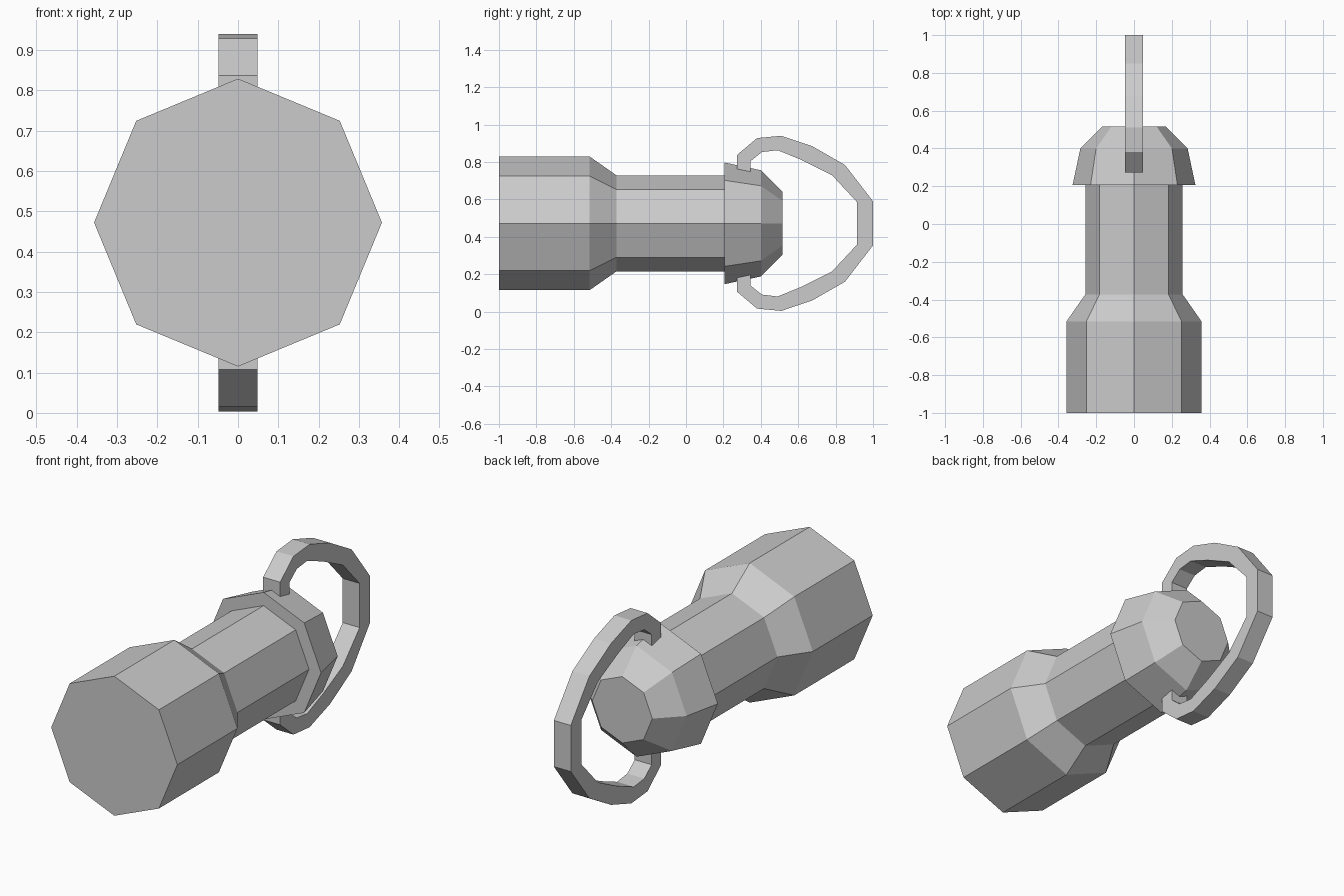
import bpy, bmesh, math

if "Cube" in bpy.data.objects:
    bpy.data.objects.remove(bpy.data.objects["Cube"])

CZ = 0.472      # height of the long axis
SIDES = 8


def finish(bm, name):
    bmesh.ops.recalc_face_normals(bm, faces=bm.faces)
    mesh = bpy.data.meshes.new(name)
    bm.to_mesh(mesh)
    bm.free()
    ob = bpy.data.objects.new(name, mesh)
    bpy.context.collection.objects.link(ob)
    return ob


def lathe(name, profile):
    """Octagonal solid along y from (y, radius) pairs, capped at both ends."""
    bm = bmesh.new()
    rings = []
    for y, r in profile:
        angles = [2 * math.pi * i / SIDES for i in range(SIDES)]
        rings.append([bm.verts.new((r * math.cos(a), y, CZ + r * math.sin(a))) for a in angles])
    for a, b in zip(rings, rings[1:]):
        for i in range(SIDES):
            j = (i + 1) % SIDES
            bm.faces.new((a[i], a[j], b[j], b[i]))
    bm.faces.new(rings[0])
    bm.faces.new(rings[-1])
    return finish(bm, name)


# Body: thick grip, narrow neck, flared head with chamfered end
lathe("body", [(-1.0, 0.357), (-0.515, 0.357), (-0.372, 0.257), (0.207, 0.257),
               (0.207, 0.325), (0.4, 0.284), (0.515, 0.17)])

# Loop handle: upper half of the outer and inner outlines (y, z), mirrored below
outer = [(0.272, 0.74), (0.272, 0.837), (0.38, 0.928), (0.51, 0.94),
         (0.674, 0.885), (0.85, 0.784), (1.0, 0.59)]
inner = [(0.346, 0.74), (0.346, 0.805), (0.406, 0.853), (0.49, 0.863),
         (0.62, 0.81), (0.78, 0.73), (0.915, 0.585)]


def mirrored(path):
    return path + [(y, 2 * CZ - z) for y, z in reversed(path)]


bm = bmesh.new()
W = 0.048
sections = []
for (yo, zo), (yi, zi) in zip(mirrored(outer), mirrored(inner)):
    corners = [(-W, yo, zo), (W, yo, zo), (W, yi, zi), (-W, yi, zi)]
    sections.append([bm.verts.new(c) for c in corners])
for a, b in zip(sections, sections[1:]):
    for i in range(4):
        j = (i + 1) % 4
        bm.faces.new((a[i], a[j], b[j], b[i]))
bm.faces.new(sections[0])
bm.faces.new(sections[-1])
finish(bm, "loop_handle")
